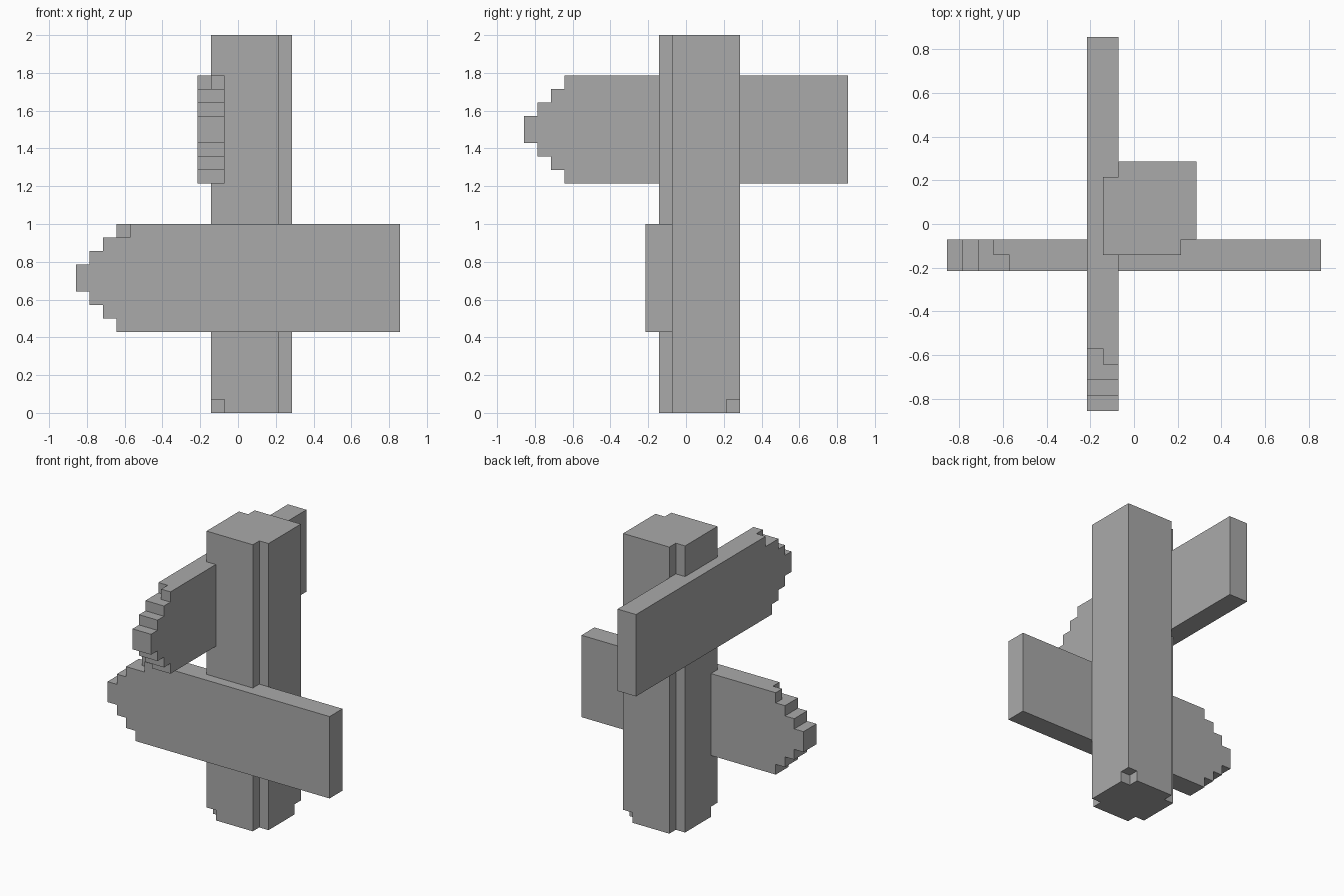
import bpy, bmesh, math
from mathutils import Vector

if "Cube" in bpy.data.objects:
    bpy.data.objects.remove(bpy.data.objects["Cube"])

U = 1 / 14  # one block


def block(x0, x1, y0, y1, z0, z1):
    return {(x, y, z) for x in range(x0, x1) for y in range(y0, y1) for z in range(z0, z1)}


def arrow_board(z0):
    """Board along x, with a stepped point at -x and one chipped block."""
    cells = set()
    for row in range(8):
        start = -9 - min(row, 7 - row)
        cells |= block(start, 12, -3, -1, z0 + row, z0 + row + 1)
    return cells - {(-9, -3, z0 + 7)}


# Post: two grooved corners, and the other two corners chipped at the foot
post = block(-2, 4, -2, 4, 0, 28)
post -= block(-2, -1, 3, 4, 0, 28) | block(3, 4, -2, -1, 0, 28)
post -= {(-2, -2, 0), (3, 3, 0)}

# Boards: the upper one is the lower one with x and y swapped
lower_board = arrow_board(6)
upper_board = {(y, x, z) for x, y, z in arrow_board(17)}
post -= lower_board | upper_board
solid = post | lower_board | upper_board

grey = bpy.data.materials.new("plain grey")
grey.diffuse_color = (0.4, 0.4, 0.4, 1)
grey.use_nodes = True
grey.node_tree.nodes["Principled BSDF"].inputs["Base Color"].default_value = grey.diffuse_color


def build(name, cells):
    """Outer skin of the blocks, merged into large flat faces."""
    bm = bmesh.new()
    for c in cells:
        for axis in range(3):
            for s in (-1, 1):
                n = [0, 0, 0]
                n[axis] = s
                if tuple(a + b for a, b in zip(c, n)) in solid:
                    continue
                n = Vector(n)
                u = Vector((n.y, n.z, n.x))
                v = n.cross(u)
                mid = Vector(c) + Vector((0.5, 0.5, 0.5)) + n / 2
                quad = [mid + (u * a + v * b) / 2 for a, b in ((-1, -1), (1, -1), (1, 1), (-1, 1))]
                bm.faces.new([bm.verts.new(p * U) for p in quad])
    bmesh.ops.remove_doubles(bm, verts=bm.verts[:], dist=U / 100)
    bmesh.ops.dissolve_limit(bm, angle_limit=math.radians(1), verts=bm.verts[:], edges=bm.edges[:])
    mesh = bpy.data.meshes.new(name)
    bm.to_mesh(mesh)
    bm.free()
    mesh.materials.append(grey)
    bpy.context.collection.objects.link(bpy.data.objects.new(name, mesh))


build("post", post)
build("lower_arrow_board", lower_board)
build("upper_arrow_board", upper_board)
